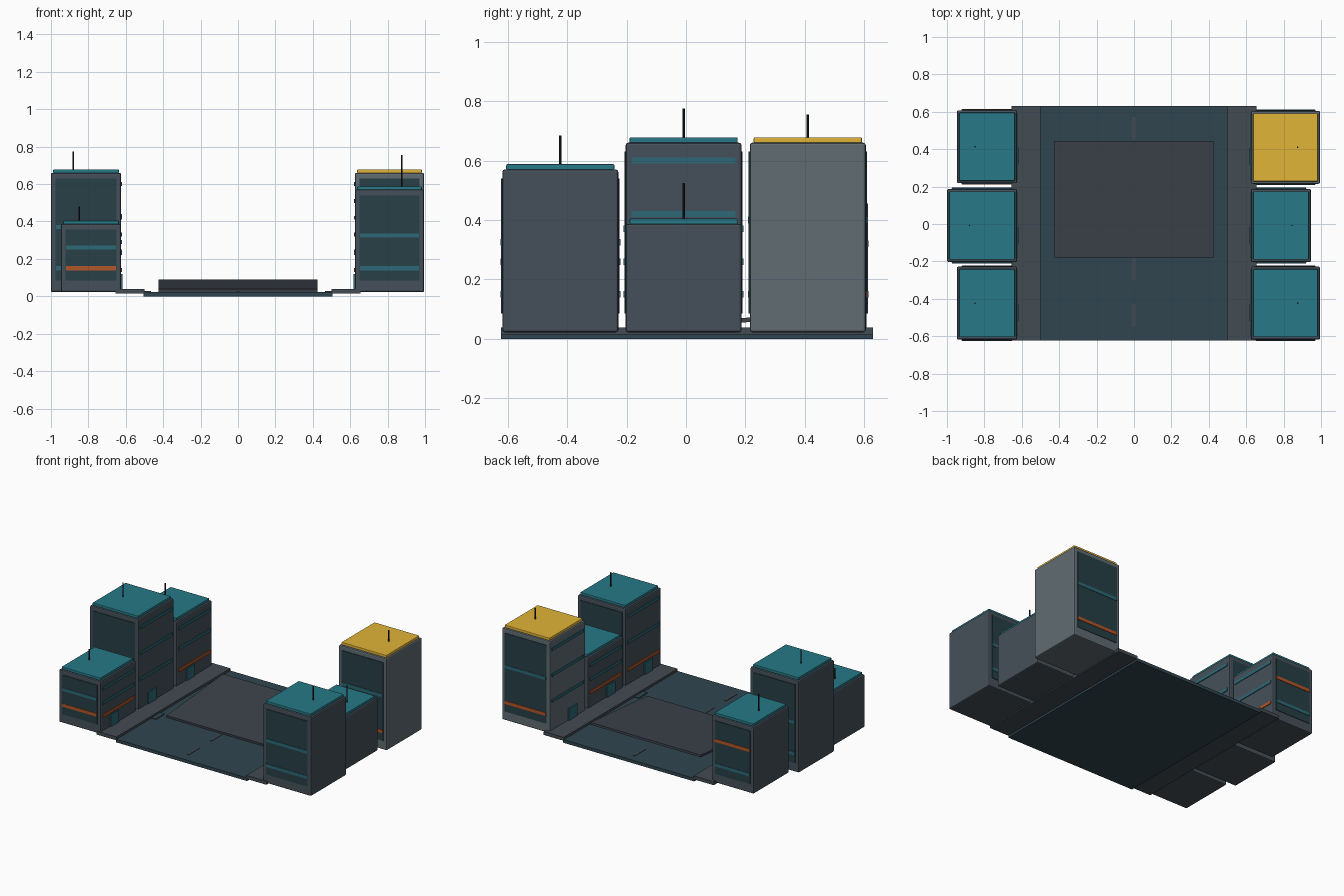
import bpy
import math

if "Cube" in bpy.data.objects:
    bpy.data.objects.remove(bpy.data.objects["Cube"])


def material(name, r, g, b):
    m = bpy.data.materials.new(name)
    m.diffuse_color = (r, g, b, 1)
    m.use_nodes = True
    m.node_tree.nodes["Principled BSDF"].inputs["Base Color"].default_value = m.diffuse_color
    return m


DARK = material("dark_wall", 0.06, 0.08, 0.1)
LIGHT = material("light_wall", 0.115, 0.15, 0.17)
ROAD = material("road", 0.03, 0.06, 0.08)
PAVE = material("pavement", 0.055, 0.07, 0.085)
DECK = material("deck", 0.045, 0.055, 0.07)
GLASS = material("glass", 0.02, 0.05, 0.063)
TEAL = material("teal", 0.02, 0.19, 0.24)
STRIP = material("teal_strip", 0.025, 0.14, 0.18)
ORANGE = material("orange", 0.45, 0.09, 0.02)
YELLOW = material("yellow", 0.75, 0.46, 0.04)
BLACK = material("mast_black", 0.012, 0.014, 0.017)


def box(name, x, y, z, mat, bevel=0):
    """Box spanning the (min, max) pairs x, y and z."""
    bpy.ops.mesh.primitive_cube_add(size=1, location=[(a + b) / 2 for a, b in (x, y, z)])
    o = bpy.context.object
    o.name = name
    o.scale = [b - a for a, b in (x, y, z)]
    bpy.ops.object.transform_apply(location=False, rotation=False, scale=True)
    o.data.materials.append(mat)
    if bevel:
        m = o.modifiers.new("soft_edges", 'BEVEL')
        m.width = bevel
        m.segments = 2
    return o


def building(name, side, outer, y, top, mast, mast_x, bands, inner,
             wall=DARK, roof=TEAL):
    """Tower on one side of the road; bands = front/back strips, inner = road-side strips."""
    near = 0.625

    def xs(a, b):
        return tuple(sorted((side * a, side * b)))

    y0, y1 = y - 0.195, y + 0.195
    box(name + "_body", xs(near, outer), (y0, y1), (0.022, top), wall, 0.008)
    box(name + "_roof", xs(near + 0.012, outer - 0.012), (y0 + 0.013, y1 - 0.013),
        (top - 0.002, top + 0.018), roof, 0.004)

    # antenna
    bpy.ops.mesh.primitive_cylinder_add(vertices=8, radius=0.004, depth=mast - top,
                                        location=(side * mast_x, y, (mast + top) / 2))
    bpy.context.object.name = name + "_antenna"
    bpy.context.object.data.materials.append(BLACK)

    # glazed panels with strips on the front and back walls
    for label, yf, d in (("front", y0, -1), ("back", y1, 1)):
        def ys(t):
            return tuple(sorted((yf - d * 0.004, yf + d * t)))
        box(f"{name}_{label}_glass", xs(near + 0.025, outer - 0.025), ys(0.004),
            (0.085, top - 0.03), GLASS)
        for z, mat in bands:
            box(f"{name}_{label}_strip", xs(near + 0.027, outer - 0.027), ys(0.007),
                (z - 0.011, z + 0.011), mat)

    # strips and door on the wall facing the road
    for z, mat in inner:
        box(name + "_road_strip", xs(near - 0.005, near + 0.005), (y - 0.175, y + 0.175),
            (z - 0.01, z + 0.01), mat)
    box(name + "_door", xs(near - 0.008, near + 0.005), (y - 0.095, y - 0.005),
        (0.03, 0.12), STRIP)


# road and pavements
box("road", (-0.505, 0.505), (-0.622, 0.63), (0, 0.022), ROAD)
for s, n in ((-1, "left"), (1, "right")):
    box(n + "_pavement", tuple(sorted((s * 0.5, s * 0.655))), (-0.622, 0.63),
        (0.014, 0.038), PAVE)
    box(n + "_drain", tuple(sorted((s * 0.465, s * 0.5))), (-0.24, -0.145),
        (0.018, 0.027), ROAD)

# centre line dashes
for i in range(5):
    c = -0.49 + 0.25 * i
    box("lane_dash", (-0.007, 0.007), (c - 0.062, c + 0.062), (0.018, 0.025), PAVE)

# tilted deck lying over the road
deck = box("tilted_deck", (-0.425, 0.425), (-0.18, 0.445), (0.05, 0.065), DECK)
deck.rotation_euler.x = math.atan2(0.052, 0.625)

# left row
building("left_front_tower", -1, 0.947, -0.423, 0.387, 0.48, 0.85,
         [(0.26, STRIP), (0.15, ORANGE)], [(0.33, STRIP), (0.23, STRIP), (0.14, ORANGE)])
building("left_middle_tower", -1, 1.0, -0.008, 0.66, 0.775, 0.88,
         [(0.37, STRIP), (0.15, STRIP)],
         [(0.6, STRIP), (0.42, STRIP), (0.24, STRIP)])
building("left_back_tower", -1, 0.947, 0.413, 0.485, 0.62, 0.85,
         [(0.32, ORANGE), (0.15, STRIP)],
         [(0.43, STRIP), (0.29, STRIP), (0.14, ORANGE)])

# right row
building("right_front_tower", 1, 0.995, -0.423, 0.57, 0.685, 0.875,
         [(0.325, STRIP), (0.15, STRIP)],
         [(0.51, STRIP), (0.33, STRIP), (0.14, ORANGE)])
building("right_middle_tower", 1, 0.947, -0.008, 0.387, 0.525, 0.845,
         [(0.26, STRIP), (0.15, STRIP)], [(0.33, STRIP), (0.23, STRIP), (0.14, ORANGE)])
building("right_back_tower", 1, 0.995, 0.41, 0.66, 0.755, 0.875,
         [(0.4, STRIP), (0.15, ORANGE)], [(0.6, STRIP), (0.42, STRIP), (0.24, STRIP)],
         LIGHT, YELLOW)
